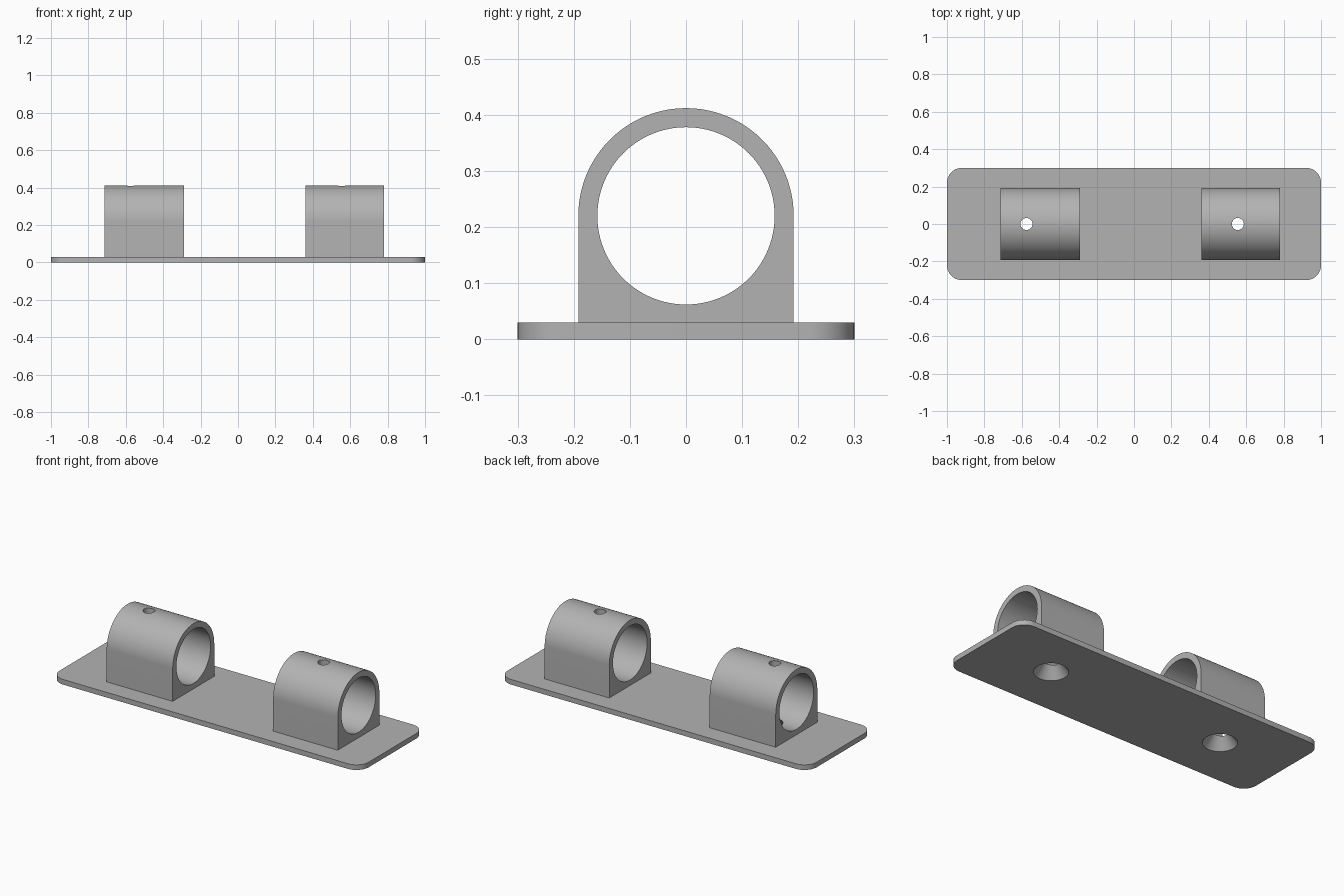
import bpy, bmesh, math
from mathutils import Matrix

if "Cube" in bpy.data.objects:
    bpy.data.objects.remove(bpy.data.objects["Cube"])

# One plain grey for everything
grey = bpy.data.materials.new("plain_grey")
grey.use_nodes = True
colour = (0.45, 0.45, 0.45, 1)
grey.diffuse_color = colour
grey.node_tree.nodes["Principled BSDF"].inputs["Base Color"].default_value = colour

PLATE_TOP, AXIS_Z, OUTER_R, BORE_R = 0.03, 0.22, 0.192, 0.158


def add_object(name, bm):
    bmesh.ops.recalc_face_normals(bm, faces=bm.faces)
    mesh = bpy.data.meshes.new(name)
    bm.to_mesh(mesh)
    bm.free()
    mesh.materials.append(grey)
    obj = bpy.data.objects.new(name, mesh)
    bpy.context.collection.objects.link(obj)
    return obj


def prism(name, points, direction):
    """Extrude a closed outline along a direction."""
    bm = bmesh.new()
    face = bm.faces.new([bm.verts.new(p) for p in points])
    new = bmesh.ops.extrude_face_region(bm, geom=[face])["geom"]
    bmesh.ops.translate(bm, vec=direction,
                        verts=[v for v in new if isinstance(v, bmesh.types.BMVert)])
    return add_object(name, bm)


def cone(name, low_r, high_r, x, z0, z1):
    bm = bmesh.new()
    bmesh.ops.create_cone(bm, cap_ends=True, segments=48, radius1=low_r, radius2=high_r,
                          depth=z1 - z0, matrix=Matrix.Translation((x, 0, (z0 + z1) / 2)))
    return add_object(name, bm)


def arc(cx, cy, r, start, end, steps):
    angles = [math.radians(start + (end - start) * i / steps) for i in range(steps + 1)]
    return [(cx + r * math.cos(a), cy + r * math.sin(a)) for a in angles]


def cut(target, cutter):
    mod = target.modifiers.new("cut", "BOOLEAN")
    mod.operation, mod.solver, mod.object = "DIFFERENCE", "EXACT", cutter
    cutter.hide_render = True
    cutter.hide_viewport = True
    cutter.display_type = "WIRE"


# Base plate with rounded corners
r = 0.08
outline = []
for i, (sx, sy) in enumerate([(1, 1), (-1, 1), (-1, -1), (1, -1)]):
    outline += arc(sx * (1 - r), sy * (0.3 - r), r, 90 * i, 90 * i + 90, 12)
plate = prism("base_plate", [(x, y, 0) for x, y in outline], (0, 0, PLATE_TOP))
parts, cutters = [plate], []

# Two arched pipe sockets, each with a bore, a top screw hole and a countersink
for side, x0, x1, hole_x in (("right", -0.715, -0.288, -0.575), ("left", 0.362, 0.78, 0.555)):
    profile = [(-OUTER_R, PLATE_TOP), (OUTER_R, PLATE_TOP)]
    profile += arc(0, AXIS_Z, OUTER_R, 0, 180, 48)
    socket = prism(side + "_socket", [(x0, y, z) for y, z in profile], (x1 - x0, 0, 0))
    bore_ring = arc(0, AXIS_Z, BORE_R, 0, 360, 96)[:-1]
    bore = prism(side + "_bore_cutter", [(x0 - 0.05, y, z) for y, z in bore_ring],
                 (x1 - x0 + 0.1, 0, 0))
    screw = cone(side + "_screw_cutter", 0.032, 0.032, hole_x, 0.2, 0.5)
    sink = cone(side + "_countersink_cutter", 0.098, 0.038, hole_x, -0.01, 0.07)
    for tool in (bore, screw, sink):
        cut(socket, tool)
    cut(plate, sink)
    parts.append(socket)
    cutters += [bore, screw, sink]

# Apply the cuts, remove the cutters and smooth the curved sides
bpy.context.view_layer.update()
depsgraph = bpy.context.evaluated_depsgraph_get()
for part in parts:
    done = bpy.data.meshes.new_from_object(part.evaluated_get(depsgraph))
    part.modifiers.clear()
    part.data = done
for cutter in cutters:
    bpy.data.objects.remove(cutter)
bpy.ops.object.select_all(action="DESELECT")
for part in parts:
    part.select_set(True)
bpy.context.view_layer.objects.active = plate
bpy.ops.object.shade_smooth_by_angle(angle=math.radians(30))
